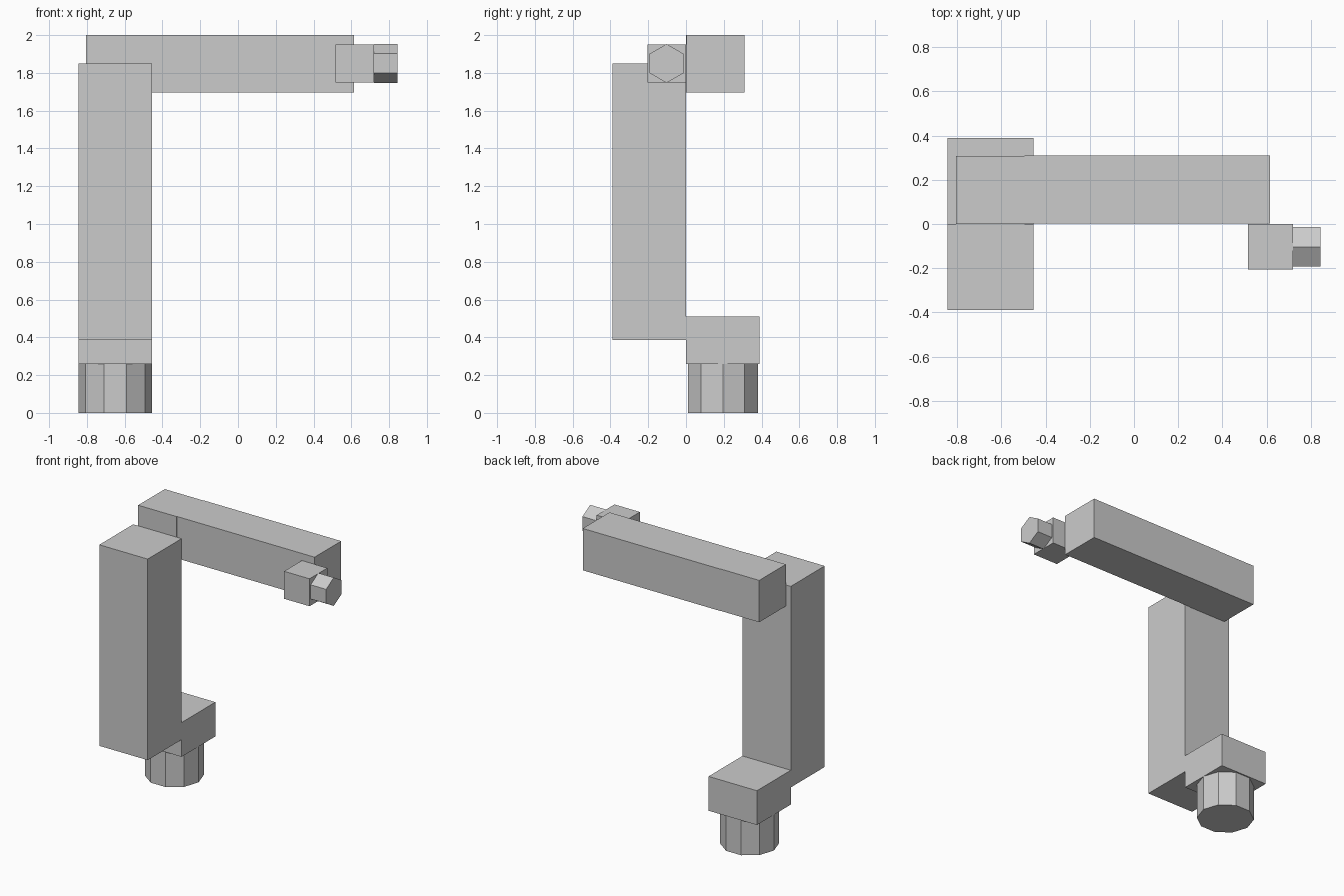
import bpy
from math import radians
from mathutils import Vector

if "Cube" in bpy.data.objects:
    bpy.data.objects.remove(bpy.data.objects["Cube"], do_unlink=True)

GREY = (0.6, 0.6, 0.6, 1)
grey = bpy.data.materials.new("light grey")
grey.use_nodes = True
grey.diffuse_color = GREY
grey.node_tree.nodes["Principled BSDF"].inputs["Base Color"].default_value = GREY


def finish(name):
    obj = bpy.context.object
    obj.name = name
    obj.data.materials.append(grey)
    bpy.ops.object.transform_apply(location=False, rotation=True, scale=True)
    return obj


def box(name, low, high):
    low, high = Vector(low), Vector(high)
    bpy.ops.mesh.primitive_cube_add(size=1, location=(low + high) / 2)
    bpy.context.object.scale = high - low
    return finish(name)


def prism(name, sides, radius, depth, centre, rotation):
    bpy.ops.mesh.primitive_cylinder_add(vertices=sides, radius=radius, depth=depth,
                                        location=centre, rotation=rotation)
    return finish(name)


# Base: ten-sided foot with the shoulder block on it
prism("base_foot", 10, 0.195, 0.26, (-0.65, 0.195, 0.13), (0, 0, radians(90)))
box("shoulder_block", (-0.845, 0, 0.26), (-0.455, 0.39, 0.51))

# Upright arm in front of the shoulder
box("upright_arm", (-0.845, -0.39, 0.385), (-0.455, 0, 1.85))

# Elbow block and the horizontal arm running from it
box("elbow_block", (-0.805, 0, 1.695), (-0.495, 0.307, 2))
box("forearm", (-0.495, 0.003, 1.695), (0.615, 0.31, 2))

# Wrist block and six-sided tool mount, pointing along +x
box("wrist_block", (0.515, -0.205, 1.75), (0.72, 0, 1.95))
prism("tool_mount", 6, 0.103, 0.125, (0.782, -0.103, 1.85), (radians(90), 0, radians(90)))
